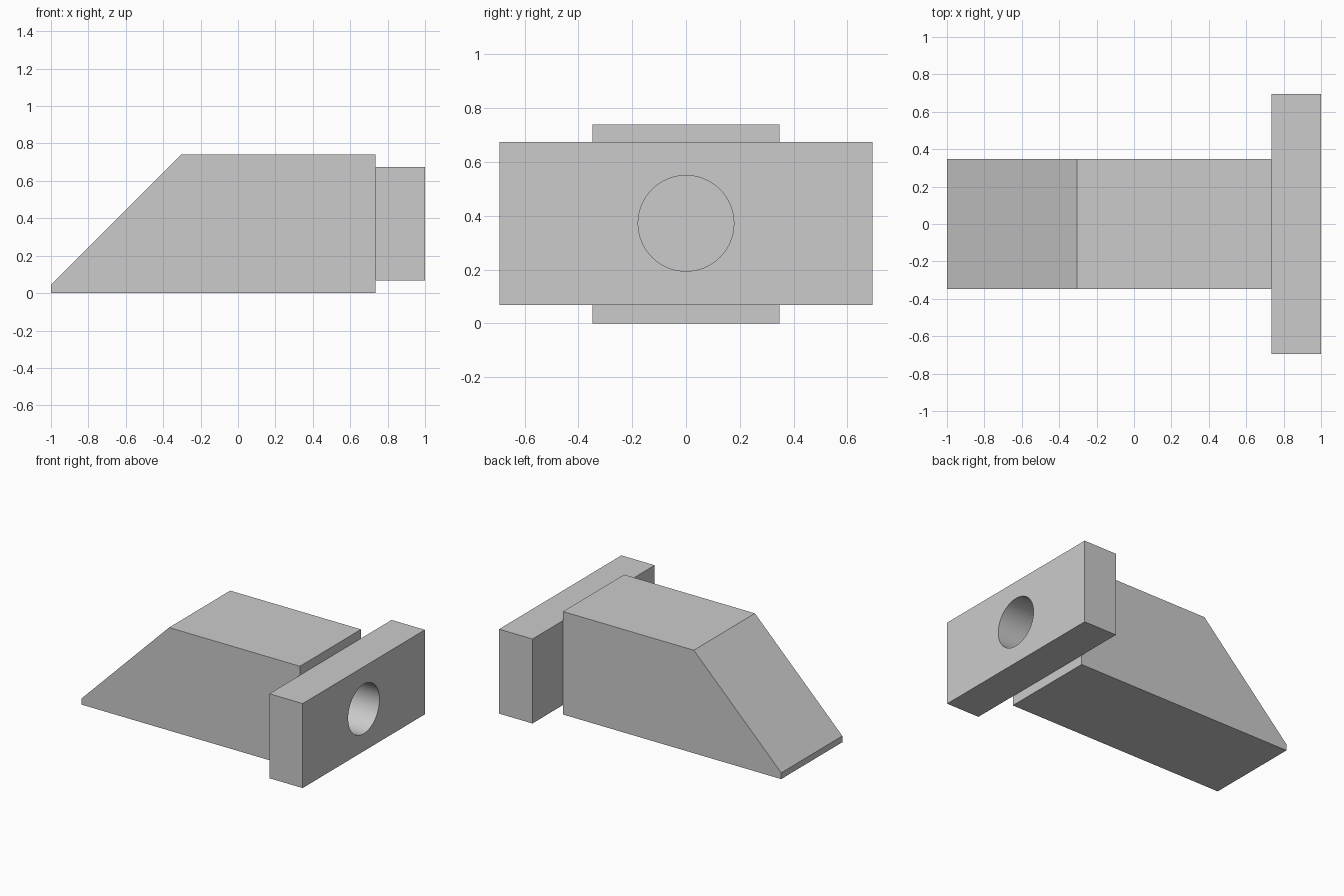
import bpy
import bmesh
import math
from mathutils import Matrix

if "Cube" in bpy.data.objects:
    bpy.data.objects.remove(bpy.data.objects["Cube"], do_unlink=True)

gray = bpy.data.materials.new("light gray")
gray.use_nodes = True
color = (0.6, 0.6, 0.6, 1)
gray.diffuse_color = color
gray.node_tree.nodes["Principled BSDF"].inputs["Base Color"].default_value = color


def add_object(name, bm):
    bmesh.ops.recalc_face_normals(bm, faces=bm.faces)
    mesh = bpy.data.meshes.new(name)
    bm.to_mesh(mesh)
    bm.free()
    mesh.materials.append(gray)
    obj = bpy.data.objects.new(name, mesh)
    bpy.context.collection.objects.link(obj)
    return obj


def extrude_profile(name, profile, half_width):
    """Extrude an (x, z) outline symmetrically along y."""
    bm = bmesh.new()
    face = bm.faces.new([bm.verts.new((x, -half_width, z)) for x, z in profile])
    result = bmesh.ops.extrude_face_region(bm, geom=[face])
    verts = [v for v in result["geom"] if isinstance(v, bmesh.types.BMVert)]
    bmesh.ops.translate(bm, verts=verts, vec=(0, 2 * half_width, 0))
    return add_object(name, bm)


def apply_boolean(target, tool, operation):
    tool.hide_render = True
    mod = target.modifiers.new(operation.title(), "BOOLEAN")
    mod.operation = operation
    mod.solver = "EXACT"
    mod.object = tool
    bpy.context.view_layer.objects.active = target
    bpy.ops.object.modifier_apply(modifier=mod.name)
    bpy.data.objects.remove(tool, do_unlink=True)


# Wedge-nosed body
bolt = extrude_profile(
    "latch_bolt",
    [(-1, 0), (0.735, 0), (0.735, 0.74), (-0.305, 0.74), (-1, 0.045)], 0.347)

# Wide end plate
plate = extrude_profile(
    "end_plate", [(0.735, 0.068), (1, 0.068), (1, 0.675), (0.735, 0.675)], 0.694)
apply_boolean(bolt, plate, "UNION")

# Blind round hole drilled in from the plate
hole_end, hole_start = 0.56, 1.1
bm = bmesh.new()
bmesh.ops.create_cone(
    bm, cap_ends=True, segments=64, radius1=0.178, radius2=0.178,
    depth=hole_start - hole_end,
    matrix=Matrix.Translation(((hole_start + hole_end) / 2, 0, 0.372))
    @ Matrix.Rotation(math.pi / 2, 4, "Y"))
apply_boolean(bolt, add_object("hole_cutter", bm), "DIFFERENCE")

# Smooth hole wall, sharp edges elsewhere
bpy.ops.object.select_all(action="DESELECT")
bolt.select_set(True)
bpy.context.view_layer.objects.active = bolt
bpy.ops.object.shade_smooth_by_angle(angle=math.radians(30))
